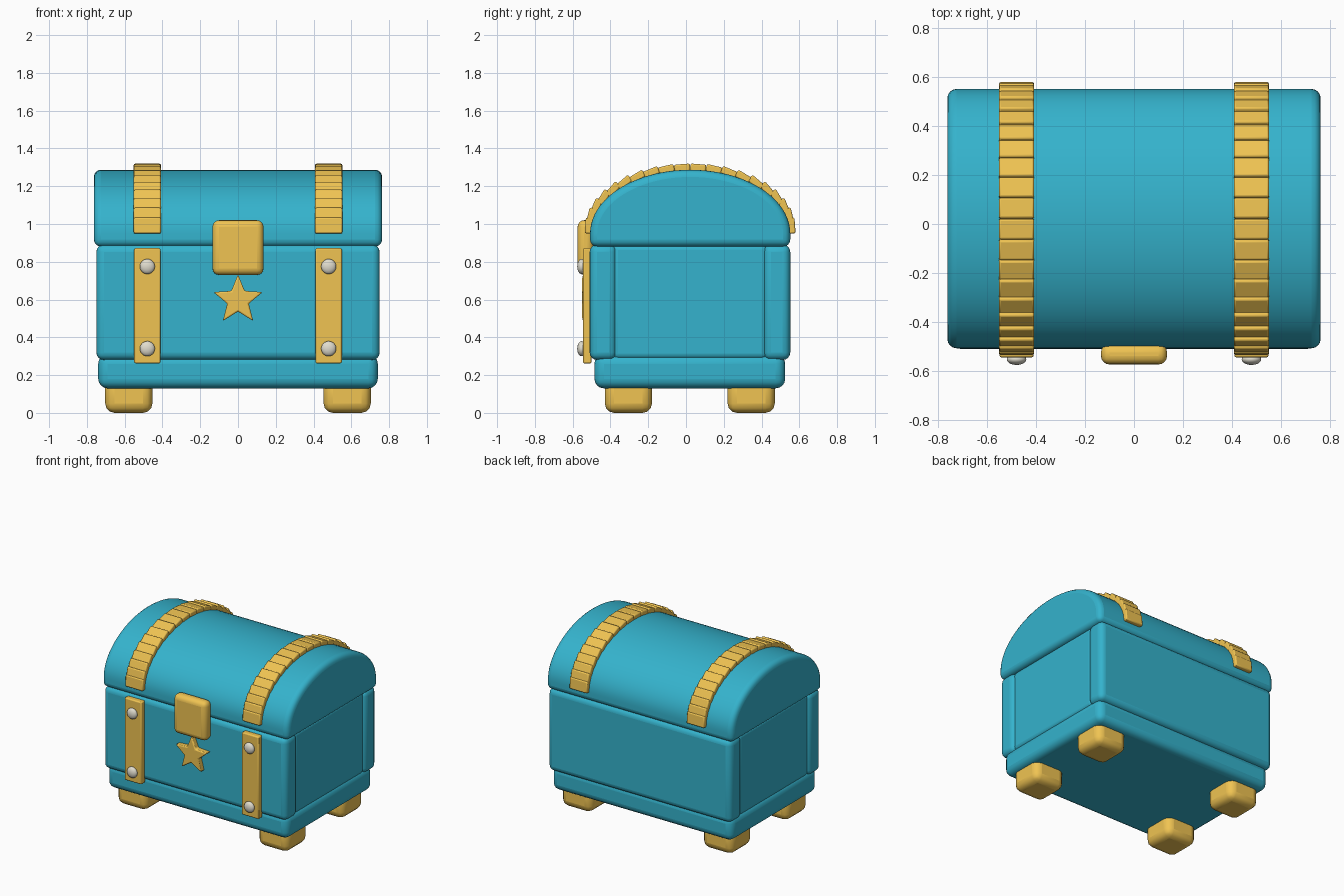
import bpy, math
from mathutils import Matrix

if "Cube" in bpy.data.objects:
    bpy.data.objects.remove(bpy.data.objects["Cube"])


def material(name, rgb):
    m = bpy.data.materials.new(name)
    m.diffuse_color = (*rgb, 1)
    m.use_nodes = True
    m.node_tree.nodes["Principled BSDF"].inputs["Base Color"].default_value = m.diffuse_color
    return m


TEAL = material("teal", (0.035, 0.45, 0.61))
GOLD = material("gold", (0.87, 0.55, 0.085))
SILVER = material("silver", (0.75, 0.72, 0.62))


def finish(ob, mat, bevel=0.0, segments=4):
    ob.data.materials.append(mat)
    if bevel:
        b = ob.modifiers.new("round", "BEVEL")
        b.width, b.segments = bevel, segments
        b.limit_method, b.angle_limit = "ANGLE", math.radians(35)
    bpy.ops.object.select_all(action="DESELECT")
    bpy.context.view_layer.objects.active = ob
    ob.select_set(True)
    bpy.ops.object.shade_smooth_by_angle(angle=math.radians(35))
    return ob


def box(name, x, y, z, mat, bevel, segments=4):
    """Rounded box given as (min, max) on each axis."""
    bpy.ops.mesh.primitive_cube_add(size=1)
    ob = bpy.context.object
    ob.name = name
    size = [b - a for a, b in (x, y, z)]
    mid = [(a + b) / 2 for a, b in (x, y, z)]
    ob.data.transform(Matrix.Translation(mid) @ Matrix.Diagonal((*size, 1)))
    return finish(ob, mat, bevel, segments)


def prism(name, points, axis, lo, hi, mat, bevel, segments=4):
    """Extrude a 2D outline along x (points are y, z) or y (points are x, z)."""
    put = (lambda p, d: (d, p[0], p[1])) if axis == "x" else (lambda p, d: (p[0], d, p[1]))
    n = len(points)
    verts = [put(p, d) for d in (lo, hi) for p in points]
    faces = [tuple(reversed(range(n))), tuple(range(n, 2 * n))]
    faces += [(i, (i + 1) % n, n + (i + 1) % n, n + i) for i in range(n)]
    if axis == "y":
        faces = [tuple(reversed(f)) for f in faces]
    me = bpy.data.meshes.new(name)
    me.from_pydata(verts, [], faces)
    ob = bpy.data.objects.new(name, me)
    bpy.context.collection.objects.link(ob)
    return finish(ob, mat, bevel, segments)


def span(s, a, b):
    return (min(s * a, s * b), max(s * a, s * b))


MID_Y = 0.022   # centre of the chest front to back
SPRING = 0.95   # height where the lid arch starts

# Body: base tray, front and back walls, recessed end panels
box("base", (-0.74, 0.74), (-0.485, 0.525), (0.13, 0.31), TEAL, 0.05)
box("front_wall", (-0.75, 0.75), (-0.51, -0.368), (0.28, 0.892), TEAL, 0.04)
box("back_wall", (-0.75, 0.75), (0.41, 0.552), (0.28, 0.892), TEAL, 0.04)
for s, side in ((-1, "left"), (1, "right")):
    box(side + "_wall", span(s, 0.60, 0.735), (-0.39, 0.43), (0.285, 0.892), TEAL, 0.03)

# Domed lid
arch = [(MID_Y + 0.53 * math.cos(math.pi * i / 40), SPRING + 0.337 * math.sin(math.pi * i / 40))
        for i in range(41)]
lid = [(MID_Y - 0.53, 0.88), (MID_Y + 0.53, 0.88)] + arch
prism("lid", lid, "x", -0.763, 0.763, TEAL, 0.038)

# Segmented lid straps, front straps with rivets, feet
STEPS = 20
for s, side in ((-1, "left"), (1, "right")):
    for i in range(STEPS):
        t = math.pi * (i + 0.5) / STEPS
        seg = box(f"{side}_lid_strap_{i}", span(s, 0.408, 0.552), (-0.02, 0.02),
                  (-0.042, 0.042), GOLD, 0.008, 2)
        seg.location = (0, MID_Y + 0.537 * math.cos(t), SPRING + 0.015 + 0.333 * math.sin(t))
        seg.rotation_euler.x = t
    box(side + "_front_strap", span(s, 0.41, 0.55), (-0.545, -0.50), (0.262, 0.872), GOLD, 0.008, 2)
    for j, z in enumerate((0.34, 0.775)):
        bpy.ops.mesh.primitive_uv_sphere_add(segments=24, ring_count=12, radius=1,
                                             location=(s * 0.48, -0.553, z))
        rivet = bpy.context.object
        rivet.name = f"{side}_rivet_{j}"
        rivet.scale = (0.04, 0.023, 0.04)
        finish(rivet, SILVER)
    for y, end in ((-0.305, "front"), (0.345, "back")):
        box(f"{side}_{end}_foot", span(s, 0.453, 0.703), (y - 0.125, y + 0.125),
            (0, 0.20), GOLD, 0.05, 3)

# Clasp and star keyhole plate
box("clasp", (-0.135, 0.135), (-0.574, -0.49), (0.73, 1.02), GOLD, 0.035)
star = []
for i in range(10):
    r, a = (0.137, 0.06)[i % 2], math.pi / 2 + i * math.pi / 5
    star.append((r * math.cos(a), 0.597 + r * math.sin(a)))
prism("star", star, "y", -0.55, -0.49, GOLD, 0.008, 2)
